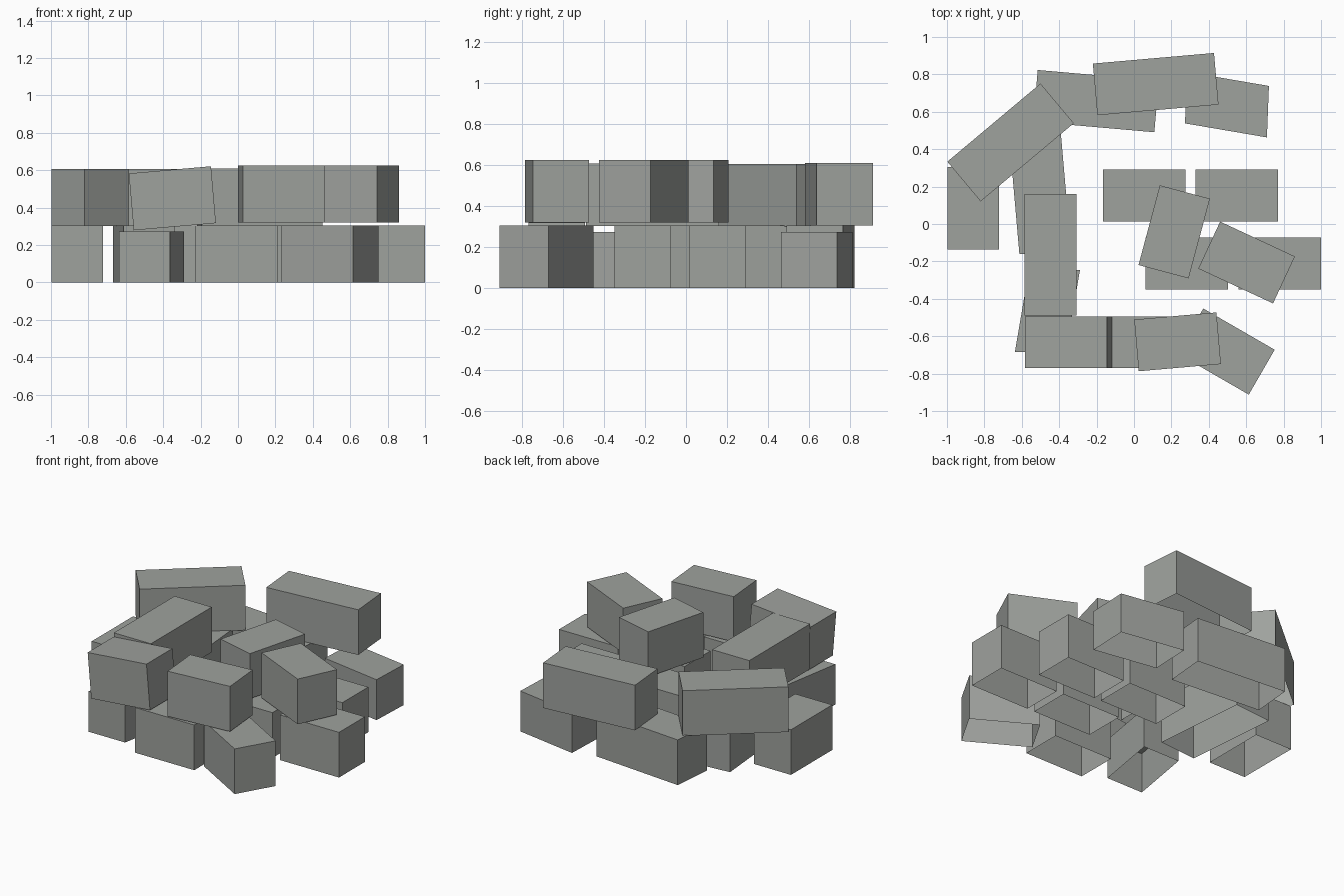
import bpy
import bmesh
from math import radians
from mathutils import Matrix, Vector

if "Cube" in bpy.data.objects:
    bpy.data.objects.remove(bpy.data.objects["Cube"])

stone = bpy.data.materials.new("stone grey")
stone.diffuse_color = (0.345, 0.36, 0.34, 1)
stone.use_nodes = True
stone.node_tree.nodes["Principled BSDF"].inputs["Base Color"].default_value = stone.diffuse_color

LONG, SHORT, WIDTH, HEIGHT = 0.65, 0.441, 0.277, 0.305
SHIFT_Y = -0.006


def brick(name, x, y, z, length, angle=0, tilt=0, width=WIDTH, skew=None, height=HEIGHT):
    """Open-bottomed box centred on x, y with its underside at z; skew=(dx_dy, dy_dx) shears it in plan."""
    bm = bmesh.new()
    bmesh.ops.create_cube(bm, size=1)
    under = [f for f in bm.faces if f.normal.z < -0.5]
    bmesh.ops.delete(bm, geom=under, context='FACES_ONLY')
    bmesh.ops.scale(bm, vec=(length, width, height), verts=bm.verts)
    m = Matrix.Rotation(radians(angle), 4, 'Z') @ Matrix.Rotation(radians(-tilt), 4, 'Y')
    if skew:
        m = Matrix(((1, skew[0], 0), (skew[1], 1, 0), (0, 0, 1))).to_4x4()
    bm.transform(Matrix.Translation(Vector((x, y + SHIFT_Y, z + height / 2))) @ m)
    mesh = bpy.data.meshes.new(name)
    bm.to_mesh(mesh)
    bm.free()
    mesh.materials.append(stone)
    bpy.context.collection.objects.link(bpy.data.objects.new(name, mesh))


# Lower course: rubble bricks on the ground
for i, (x, y, length, angle) in enumerate([
        (-0.203, 0.663, LONG, -5),
        (-0.503, 0.18, LONG, 95),
        (-0.859, 0.09, SHORT, 90),
        (-0.008, -0.626, SHORT, 0),
        (0.492, -0.676, SHORT, -30),
        (0.282, -0.205, SHORT, 0),
        (0.779, -0.205, SHORT, 0),
        (0.056, 0.159, SHORT, 0),
        (0.549, 0.159, SHORT, 0)]):
    brick(f"lower_brick_{i + 1}", x, y, 0, length, angle)

# Two slightly flattened, skewed bricks
brick("skewed_brick_back", 0.497, 0.644, 0, 0.438, width=0.275, skew=(0.039, -0.171), height=0.273)
brick("skewed_brick_front", -0.463, -0.46, 0, 0.273, width=0.438, skew=(0.171, 0), height=0.273)

# Upper course
for i, (x, y, z, length, angle) in enumerate([
        (-0.66, 0.442, 0.301, LONG, 40),
        (0.116, 0.754, 0.304, LONG, 5),
        (-0.447, -0.158, 0.302, LONG, 90),
        (0.233, -0.624, 0.32, SHORT, 5),
        (0.215, -0.036, 0.32, SHORT, 75),
        (0.602, -0.2, 0.32, SHORT, -25)]):
    brick(f"upper_brick_{i + 1}", x, y, z, length, angle)

# Upper brick tipped up on one end
brick("tipped_brick", -0.351, -0.626, 0.297, SHORT, tilt=5)
